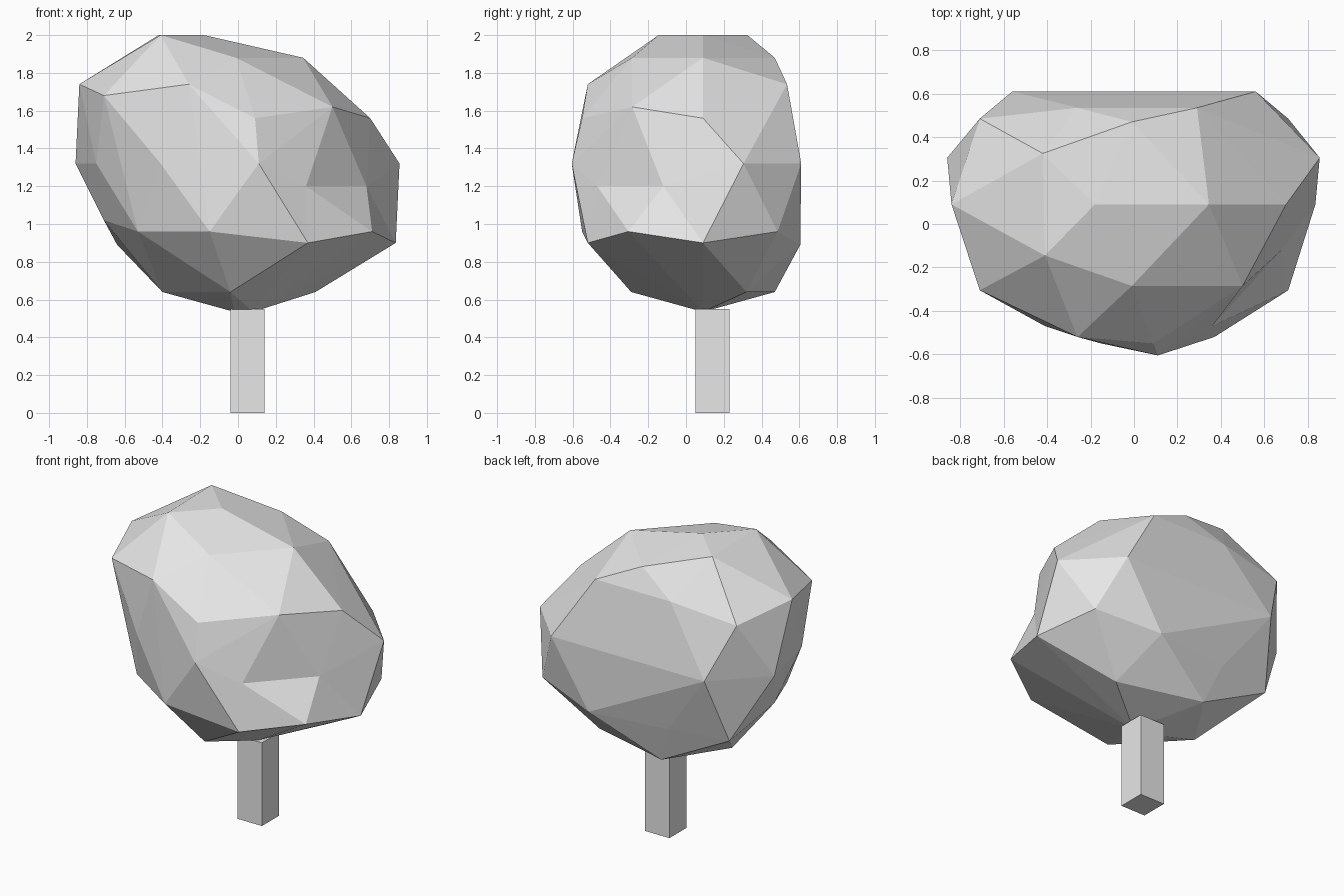
import bpy
import bmesh
from mathutils import Vector

# Remove the default cube
default_cube = bpy.data.objects.get("Cube")
if default_cube:
    bpy.data.objects.remove(default_cube, do_unlink=True)


def make_material(name, color):
    material = bpy.data.materials.new(name)
    material.use_nodes = True
    material.diffuse_color = color
    for node in material.node_tree.nodes:
        if node.type == "BSDF_PRINCIPLED":
            node.inputs["Base Color"].default_value = color
            node.inputs["Roughness"].default_value = 0.8
    return material


def finish_object(bm, name, material):
    """Turn a bmesh into a flat shaded, single colour object."""
    bmesh.ops.recalc_face_normals(bm, faces=bm.faces)
    mesh = bpy.data.meshes.new(name)
    bm.to_mesh(mesh)
    bm.free()
    mesh.materials.append(material)
    obj = bpy.data.objects.new(name, mesh)
    bpy.context.collection.objects.link(obj)
    return obj


grey = make_material("light grey", (0.8, 0.8, 0.8, 1.0))

# Trunk: a plain square post
trunk = bmesh.new()
bmesh.ops.create_cube(trunk, size=1)
bmesh.ops.scale(trunk, vec=Vector((.18, .18, .55)), verts=trunk.verts)
bmesh.ops.translate(trunk, vec=Vector((.05, .14, .275)), verts=trunk.verts)
finish_object(trunk, "trunk", grey)

# Crown: faceted boulder shape, corner points (x, y) listed by height
crown_levels = {
    2.0: [(-.42, .325), (-.41, -.145), (-.18, .09)],
    1.88: [(.345, .09), (-.01, -.285), (-.01, .47)],
    1.74: [(-.26, -.52), (-.84, .09), (-.26, .535), (.29, .535)],
    1.68: [(-.71, -.305), (-.71, .485)],
    1.56: [(.09, -.55)],
    1.32: [(-.86, .305), (-.41, -.47), (-.75, -.14), (-.56, .61), (.56, .61)],
    1.02: [(-.71, .09)],
    .96: [(-.15, -.55), (-.53, -.3), (.71, .485)],
    .89: [(-.64, .46), (-.24, .535), (.29, .605)],
    .64: [(-.4, .09), (-.04, -.29), (-.15, .47), (.41, .32)],
    .535: [(-.02, .09), (.08, .09)],
}

# Corners around the shallow dent on the front side of the crown
dent_rim = {
    "front": (.11, -.605, 1.32),
    "upper": (.5, -.285, 1.62),
    "shoulder": (.7, .09, 1.56),
    "side": (.855, .305, 1.32),
    "low_side": (.835, .09, .9),
    "low_corner": (.71, -.305, .96),
    "low_front": (.37, -.52, .9),
}

crown = bmesh.new()
for height, corners in crown_levels.items():
    for x, y in corners:
        crown.verts.new((x, y, height))
rim = {name: crown.verts.new(point) for name, point in dent_rim.items()}
bmesh.ops.convex_hull(crown, input=list(crown.verts))
bmesh.ops.recalc_face_normals(crown, faces=crown.faces)

# Open the hull inside the rim, leaving the underside closed
rim_verts = set(rim.values())
opened = [face for face in crown.faces
          if set(face.verts) <= rim_verts and face.normal.z > -0.4]
bmesh.ops.delete(crown, geom=opened, context="FACES")


def fan(center, loop):
    for first, second in zip(loop, loop[1:]):
        crown.faces.new((center, first, second))


# Fill the opening with two sunken points
front_dent = crown.verts.new((.36, -.47, 1.2))
side_dent = crown.verts.new((.68, -.12, 1.2))
fan(front_dent, [side_dent, rim["low_corner"], rim["low_front"],
                 rim["front"], rim["upper"], side_dent])
fan(side_dent, [rim["upper"], rim["shoulder"], rim["side"],
                rim["low_side"], rim["low_corner"]])

# Drop points that ended up inside the hull
loose = [vert for vert in crown.verts if not vert.link_faces]
bmesh.ops.delete(crown, geom=loose, context="VERTS")
finish_object(crown, "crown", grey)
